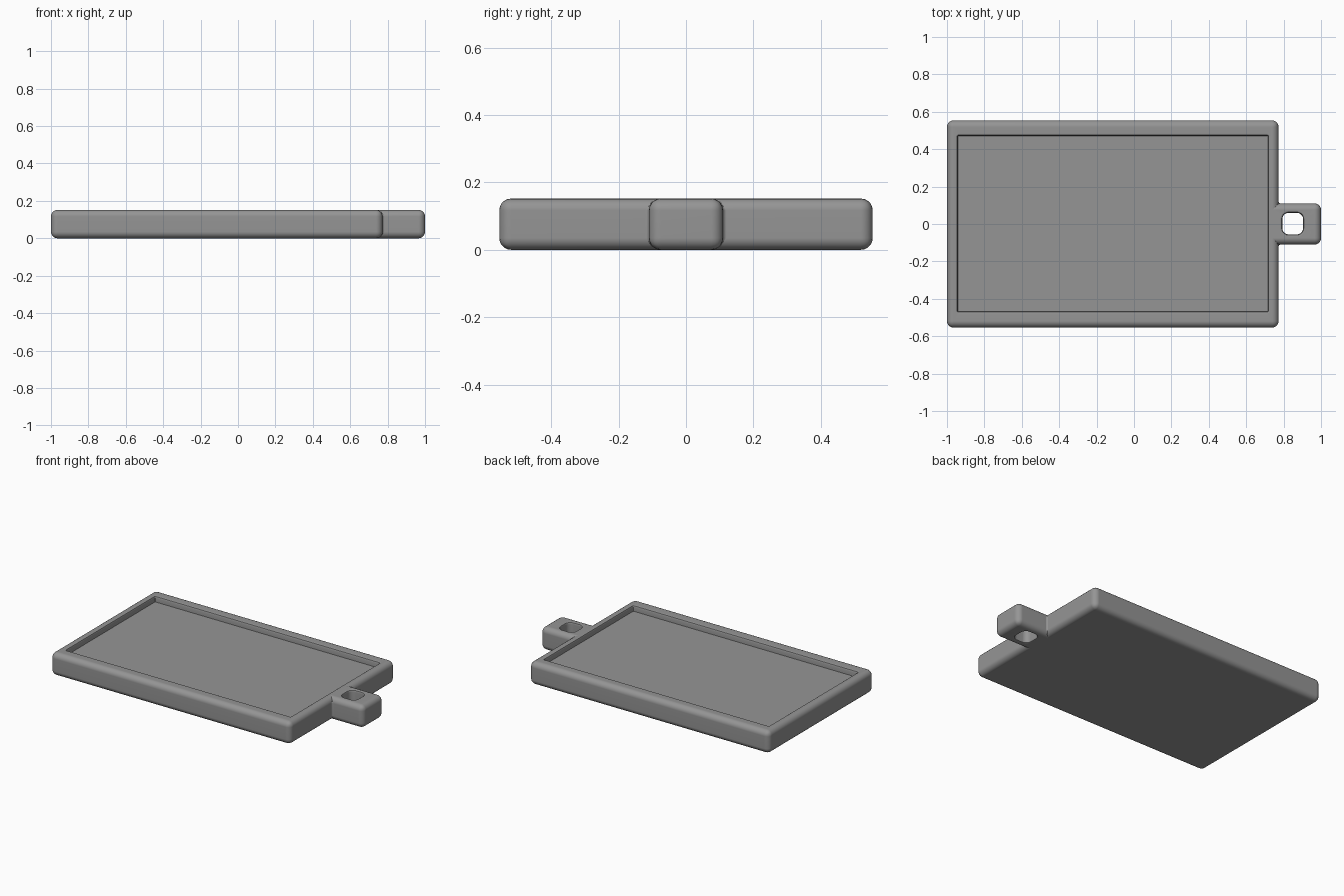
import bpy, bmesh
from math import sin, cos, pi

if "Cube" in bpy.data.objects:
    bpy.data.objects.remove(bpy.data.objects["Cube"])


def new_object(name, bm):
    bmesh.ops.recalc_face_normals(bm, faces=bm.faces)
    mesh = bpy.data.meshes.new(name)
    bm.to_mesh(mesh)
    bm.free()
    obj = bpy.data.objects.new(name, mesh)
    bpy.context.collection.objects.link(obj)
    return obj


def rounded_rect(x0, x1, y0, y1, r, z, seg=5):
    pts = []
    corners = [(x1 - r, y1 - r), (x0 + r, y1 - r), (x0 + r, y0 + r), (x1 - r, y0 + r)]
    for k, (cx, cy) in enumerate(corners):
        for i in range(seg + 1):
            a = pi / 2 * (k + i / seg)
            pts.append((cx + r * cos(a), cy + r * sin(a), z))
    return pts


def loft(name, box, r, rings):
    """Stack rounded rectangles; each ring is (outward offset, height)."""
    x0, x1, y0, y1 = box
    bm = bmesh.new()
    loops = [[bm.verts.new(p) for p in rounded_rect(x0 - o, x1 + o, y0 - o, y1 + o, r + o, z)]
             for o, z in rings]
    n = len(loops[0])
    for a, b in zip(loops, loops[1:]):
        for i in range(n):
            bm.faces.new((a[i], a[(i + 1) % n], b[(i + 1) % n], b[i]))
    bm.faces.new(loops[0])
    bm.faces.new(loops[-1])
    return new_object(name, bm)


H = 0.152

# tray slab with hanging tab, extruded from its outline
outline = [(-1, -.554), (.773, -.554), (.773, -.11), (1, -.11),
           (1, .11), (.773, .11), (.773, .554), (-1, .554)]
bm = bmesh.new()
base = bm.faces.new([bm.verts.new((x, y, 0)) for x, y in outline])
ext = bmesh.ops.extrude_face_region(bm, geom=[base])
bmesh.ops.translate(bm, vec=(0, 0, H),
                    verts=[v for v in ext["geom"] if isinstance(v, bmesh.types.BMVert)])
# full rounding everywhere, except a tight fillet where the tab meets the slab
weight = bm.edges.layers.float.new("bevel_weight_edge")
for e in bm.edges:
    inner = all(abs(v.co.x - .773) < .001 and abs(v.co.y) < .12 for v in e.verts)
    vertical = abs(e.verts[0].co.z - e.verts[1].co.z) > .1
    e[weight] = 0.3 if inner and vertical else 1.0
tray = new_object("tray", bm)
bevel = tray.modifiers.new("soft_edges", 'BEVEL')
bevel.limit_method = 'WEIGHT'
bevel.width = 0.035
bevel.segments = 5

# flared cutters: shallow recess and tab hole
recess = loft("recess_cutter", (-.942, .716, -.467, .471), 0.004,
              [(0, H - .039), (0, H - .014), (.004, H - .004), (.012, H), (.012, H + .05)])
hole = loft("hole_cutter", (.793, .904, -.056, .06), 0.034,
            [(.012, -.05), (.012, 0), (.004, .004), (0, .014),
             (0, H - .014), (.004, H - .004), (.012, H), (.012, H + .05)])
for cutter in (recess, hole):
    cutter.hide_render = True
    mod = tray.modifiers.new(cutter.name, 'BOOLEAN')
    mod.operation = 'DIFFERENCE'
    mod.solver = 'EXACT'
    mod.object = cutter

# bake modifiers, drop cutters, shade
bpy.ops.object.select_all(action='DESELECT')
tray.select_set(True)
bpy.context.view_layer.objects.active = tray
bpy.ops.object.convert(target='MESH')
for cutter in (recess, hole):
    bpy.data.objects.remove(cutter)
bpy.ops.object.shade_smooth_by_angle(angle=0.7)
normals = tray.modifiers.new("weighted_normals", 'WEIGHTED_NORMAL')
normals.keep_sharp = True

# dark grey
dark = bpy.data.materials.new("dark_grey")
dark.diffuse_color = (0.3, 0.3, 0.3, 1)
dark.use_nodes = True
dark.node_tree.nodes["Principled BSDF"].inputs["Base Color"].default_value = dark.diffuse_color
tray.data.materials.clear()
tray.data.materials.append(dark)
